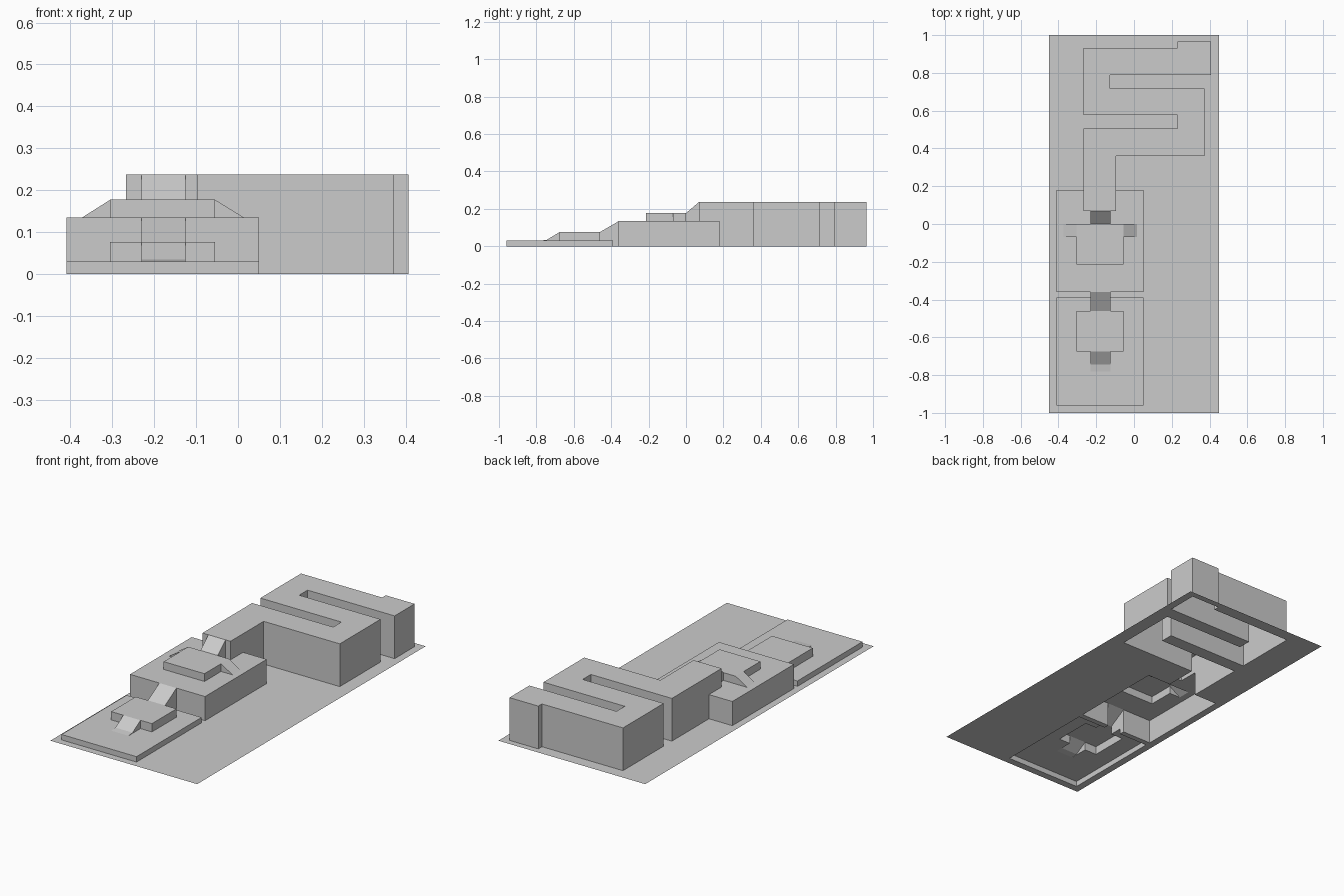
import bpy, bmesh

if "Cube" in bpy.data.objects:
    bpy.data.objects.remove(bpy.data.objects["Cube"])

SL, SR = -0.23, -0.125            # stair ramp sides
G, A, A2, B, B2, C = 0, 0.03, 0.076, 0.134, 0.177, 0.237   # level heights


def shell(name, top=None, z=0, walls=(), faces=()):
    """Open shell: a flat top outline, vertical walls along paths, extra faces."""
    bm = bmesh.new()

    def face(pts):
        return bm.faces.new([bm.verts.new(p) for p in pts])

    if top:
        face([(x, y, z) for x, y in top])
    for path, z0, z1 in walls:
        for (ax, ay), (bx, by) in zip(path, path[1:]):
            face([(ax, ay, z0), (bx, by, z0), (bx, by, z1), (ax, ay, z1)])
    for f in faces:
        face(f)
    bmesh.ops.remove_doubles(bm, verts=bm.verts, dist=1e-5)
    return finish(name, bm)


def finish(name, bm):
    me = bpy.data.meshes.new(name)
    bm.to_mesh(me)
    bm.free()
    ob = bpy.data.objects.new(name, me)
    bpy.context.collection.objects.link(ob)
    return ob


def stair(name, slope, under):
    """Ramp sheet along y; slope goes low to high, under closes the side profile."""
    faces = [[(SL, a, za), (SR, a, za), (SR, b, zb), (SL, b, zb)]
             for (a, za), (b, zb) in zip(slope, slope[1:])]
    side = slope + under
    faces.append([(SL, y, z) for y, z in side])
    faces.append([(SR, y, z) for y, z in reversed(side)])
    return shell(name, faces=faces)


# Serpentine hall outline, starting and ending where it leaves the middle terrace
hall = [(-0.095, 0.18), (-0.095, 0.36), (0.372, 0.36), (0.372, 0.717),
        (-0.127, 0.717), (-0.127, 0.79), (0.407, 0.79), (0.407, 0.965),
        (0.23, 0.965), (0.23, 0.933), (-0.267, 0.933), (-0.267, 0.577),
        (0.23, 0.577), (0.23, 0.505), (-0.267, 0.505), (-0.267, 0.18)]
hall_l = [(-0.267, 0.18), (-0.267, 0.07), (SL, 0.07)]
hall_r = [(SR, 0.07), (-0.095, 0.07), (-0.095, 0.18)]

# Terrace outer walls
low = [(SL, -0.39), (-0.41, -0.39), (-0.41, -0.96), (0.05, -0.96), (0.05, -0.39), (SR, -0.39)]
mid_r = [(SR, -0.36), (0.05, -0.36), (0.05, 0.18), (-0.095, 0.18)]
mid_l = [(-0.267, 0.18), (-0.41, 0.18), (-0.41, -0.36), (SL, -0.36)]

# Ground sheet, open beneath the buildings
bm = bmesh.new()
for loop in ([(-0.45, -1), (0.45, -1), (0.45, 1), (-0.45, 1)],
             low + mid_r + hall[1:] + mid_l[1:]):
    vs = [bm.verts.new((x, y, G)) for x, y in loop]
    for i, v in enumerate(vs):
        bm.edges.new((vs[i - 1], v))
bmesh.ops.triangle_fill(bm, edges=bm.edges[:], use_beauty=True, normal=(0, 0, 1))
finish("ground", bm)

# Low terrace with an opening for its platform and ramps
low_top = low + [(SR, -0.46), (-0.055, -0.46), (-0.055, -0.675), (SR, -0.675),
                 (SR, -0.78), (SL, -0.78), (SL, -0.675),
                 (-0.305, -0.675), (-0.305, -0.46), (SL, -0.46)]
shell("low_terrace", low_top, A, [(low, G, A)])

# Low platform
pl = [(SL, -0.46), (-0.305, -0.46), (-0.305, -0.675), (SL, -0.675)]
pr = [(SR, -0.675), (-0.055, -0.675), (-0.055, -0.46), (SR, -0.46)]
shell("low_platform", pl + pr, A2, [(pl, A, A2), (pr, A, A2)])

# Middle terrace with an opening for platform, wings and ramp
mid_top = mid_r + hall_r[1::-1] + [
    (SR, 0), (0.015, 0), (0.015, -0.07), (-0.055, -0.07), (-0.055, -0.215),
    (-0.305, -0.215), (-0.305, -0.07), (-0.373, -0.07), (-0.373, 0), (SL, 0)
] + hall_l[:0:-1] + mid_l[:-1] + [(SL, -0.36)]
shell("middle_terrace", mid_top, B, [(mid_r, G, B), (mid_l, G, B)])

# Middle platform
mp = [(-0.305, -0.07), (-0.305, -0.215), (-0.055, -0.215), (-0.055, -0.07)]
shell("middle_platform", mp + [(-0.055, 0), (-0.305, 0)], B2,
      [(mp, B, B2), ([(-0.055, 0), (SR, 0)], B, B2), ([(SL, 0), (-0.305, 0)], B, B2)])

# Sloping side wings of the middle platform
for name, hi, lo in (("right_wing", -0.055, 0.015), ("left_wing", -0.305, -0.373)):
    fs = [[(hi, -0.07, B2), (lo, -0.07, B), (lo, 0, B), (hi, 0, B2)],
          [(hi, -0.07, B), (lo, -0.07, B), (hi, -0.07, B2)],
          [(hi, 0, B2), (lo, 0, B), (hi, 0, B)]]
    if lo < hi:
        fs = [f[::-1] for f in fs]
    shell(name, faces=fs)

# Ramps linking the levels
stair("front_ramp", [(-0.78, A), (-0.745, 0.034), (-0.675, A2)], [(-0.675, A)])
stair("middle_ramp", [(-0.46, A2), (-0.36, B)],
      [(-0.36, G), (-0.39, G), (-0.39, A), (-0.46, A)])
stair("upper_ramp", [(0, B2), (0.07, C)], [(0.07, B), (0, B)])

# Serpentine hall
shell("serpentine_hall", hall + hall_l[1:] + hall_r[:2], C,
      [(hall, G, C), (hall_l, B, C), (hall_r, B, C)])
